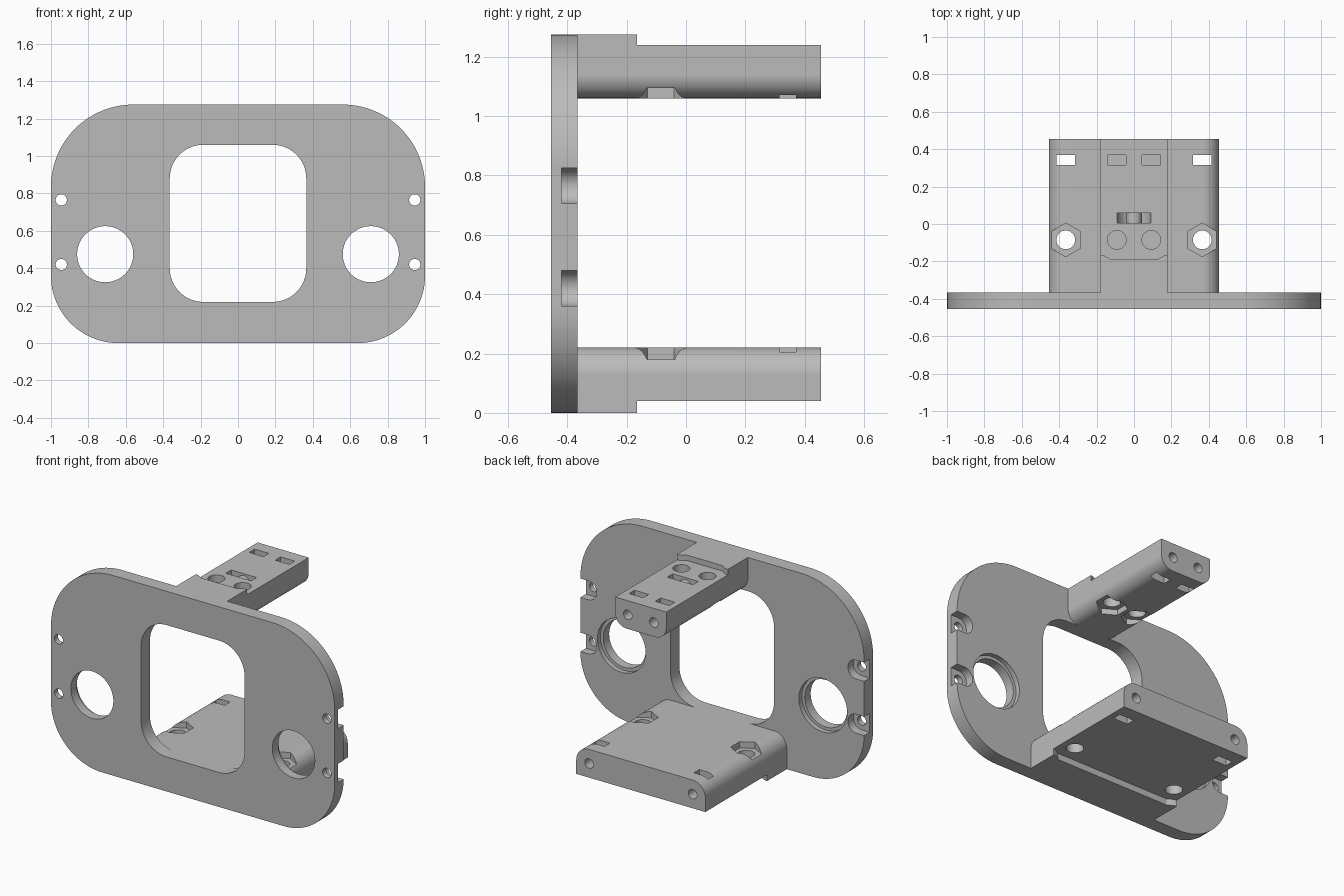
import bpy, bmesh, math

cube = bpy.data.objects.get("Cube")
if cube:
    bpy.data.objects.remove(cube, do_unlink=True)

# Single grey material
grey = bpy.data.materials.new("plain grey")
grey.use_nodes = True
colour = (0.5, 0.5, 0.5, 1)
grey.diffuse_color = colour
grey.node_tree.nodes["Principled BSDF"].inputs["Base Color"].default_value = colour

FRONT, BACK, ARM_END = -0.455, -0.365, 0.455
TOP = 1.275


def prism(name, outline, axis, a, b):
    """Extrude a flat outline along an axis from a to b."""
    place = {"y": lambda u, v, d: (u, d, v), "z": lambda u, v, d: (u, v, d)}[axis]
    bm = bmesh.new()
    rings = [[bm.verts.new(place(u, v, d)) for u, v in outline] for d in (a, b)]
    bm.faces.new(rings[0])
    bm.faces.new(rings[1])
    n = len(outline)
    for i in range(n):
        j = (i + 1) % n
        bm.faces.new((rings[0][i], rings[0][j], rings[1][j], rings[1][i]))
    bmesh.ops.recalc_face_normals(bm, faces=bm.faces[:])
    mesh = bpy.data.meshes.new(name)
    bm.to_mesh(mesh)
    bm.free()
    mesh.materials.append(grey)
    obj = bpy.data.objects.new(name, mesh)
    bpy.context.collection.objects.link(obj)
    return obj


def arc(cx, cy, r, start, sweep, steps):
    return [(cx + r * math.cos(math.radians(start + sweep * i / steps)),
             cy + r * math.sin(math.radians(start + sweep * i / steps)))
            for i in range(steps + 1)]


def circle(cx, cy, r, sides=48, start=0):
    return arc(cx, cy, r, start, 360, sides)[:-1]


def rounded(x0, x1, y0, y1, bottom=0, top=0, steps=16):
    """Rectangle with separate bottom and top corner radii."""
    points = []
    corners = ((x0, y0, 1, 1, bottom, 180), (x1, y0, -1, 1, bottom, 270),
               (x1, y1, -1, -1, top, 0), (x0, y1, 1, -1, top, 90))
    for x, y, sx, sy, r, start in corners:
        if r:
            points += arc(x + sx * r, y + sy * r, r, start, 90, steps)
        else:
            points.append((x, y))
    return points


def combine(target, other, operation):
    other.hide_render = True
    mod = target.modifiers.new("combine", "BOOLEAN")
    mod.operation = operation
    mod.solver = "EXACT"
    mod.object = other
    bpy.context.view_layer.objects.active = target
    bpy.ops.object.modifier_apply(modifier=mod.name)
    bpy.data.objects.remove(other, do_unlink=True)


def cut(outline, axis, a, b):
    combine(body, prism("cutter", outline, axis, a, b), "DIFFERENCE")


def add(outline, axis, a, b):
    combine(body, prism("addition", outline, axis, a, b), "UNION")


def lip(w):
    """Plan of the thick root of an arm, its edge dipping in the middle."""
    right = [(w, BACK), (w, -0.165), (w - 0.02, -0.168), (w - 0.055, -0.19)]
    return right + [(-x, y) for x, y in reversed(right)]


# Front plate with its central window
body = prism("mounting_bracket", rounded(-1, 1, 0, TOP, 0.36, 0.44, 24), "y", FRONT, BACK)
cut(rounded(-0.365, 0.365, 0.22, 1.06, 0.18, 0.18), "y", -0.6, -0.2)

# Large ports with a shallow back recess, and side screw holes in open slots
for s in (-1, 1):
    cut(circle(s * 0.71, 0.475, 0.15, 64), "y", -0.6, -0.2)
    cut(circle(s * 0.71, 0.475, 0.17, 64), "y", BACK - 0.03, -0.2)
    for z in (0.42, 0.765):
        cut(circle(s * 0.945, z, 0.03, 32), "y", -0.6, -0.2)
        slot = arc(-0.945, z, 0.06, -90, 180, 24) + [(-1.1, z + 0.06), (-1.1, z - 0.06)]
        cut([(-s * x, y) for x, y in slot], "y", -0.42, -0.2)

# Upper narrow arm and lower wide arm, each with a thicker root
add(rounded(-0.18, 0.18, 1.06, 1.24, bottom=0.08), "y", BACK, ARM_END)
add(lip(0.18), "z", 1.2, TOP)
add(rounded(-0.455, 0.455, 0.04, 0.22, top=0.09), "y", BACK, ARM_END)
add(lip(0.455), "z", 0, 0.08)

# Arm holes: bolt, hexagonal nut pocket, strap slot, end screw hole
arms = ((0.092, 1.15, 1.0, 1.35, 1.0, 1.095), (0.365, 0.13, -0.1, 0.4, 0.18, 0.4))
for x, z, low, high, pocket_low, pocket_high in arms:
    for s in (-1, 1):
        cx = s * x
        cut(circle(cx, -0.085, 0.05), "z", low, high)
        cut(circle(cx, -0.085, 0.09, 6, 90), "z", pocket_low, pocket_high)
        cut(rounded(cx - 0.05, cx + 0.05, 0.315, 0.37), "z", low, high)
        cut(circle(cx, z, 0.03, 32), "y", 0.2, 0.6)

# Curved strap tunnel with a round bar on the upper arm
cut(circle(0, 1.24, 0.09), "y", 0.005, 0.06)
add(circle(0, 1.185, 0.043), "y", 0, 0.065)

# Smooth curved walls while keeping the flat faces flat
bpy.ops.object.select_all(action="DESELECT")
body.select_set(True)
bpy.context.view_layer.objects.active = body
bpy.ops.object.shade_smooth_by_angle(angle=math.radians(25))
weighted = body.modifiers.new("flat_faces", "WEIGHTED_NORMAL")
weighted.keep_sharp = True
weighted.weight = 100
